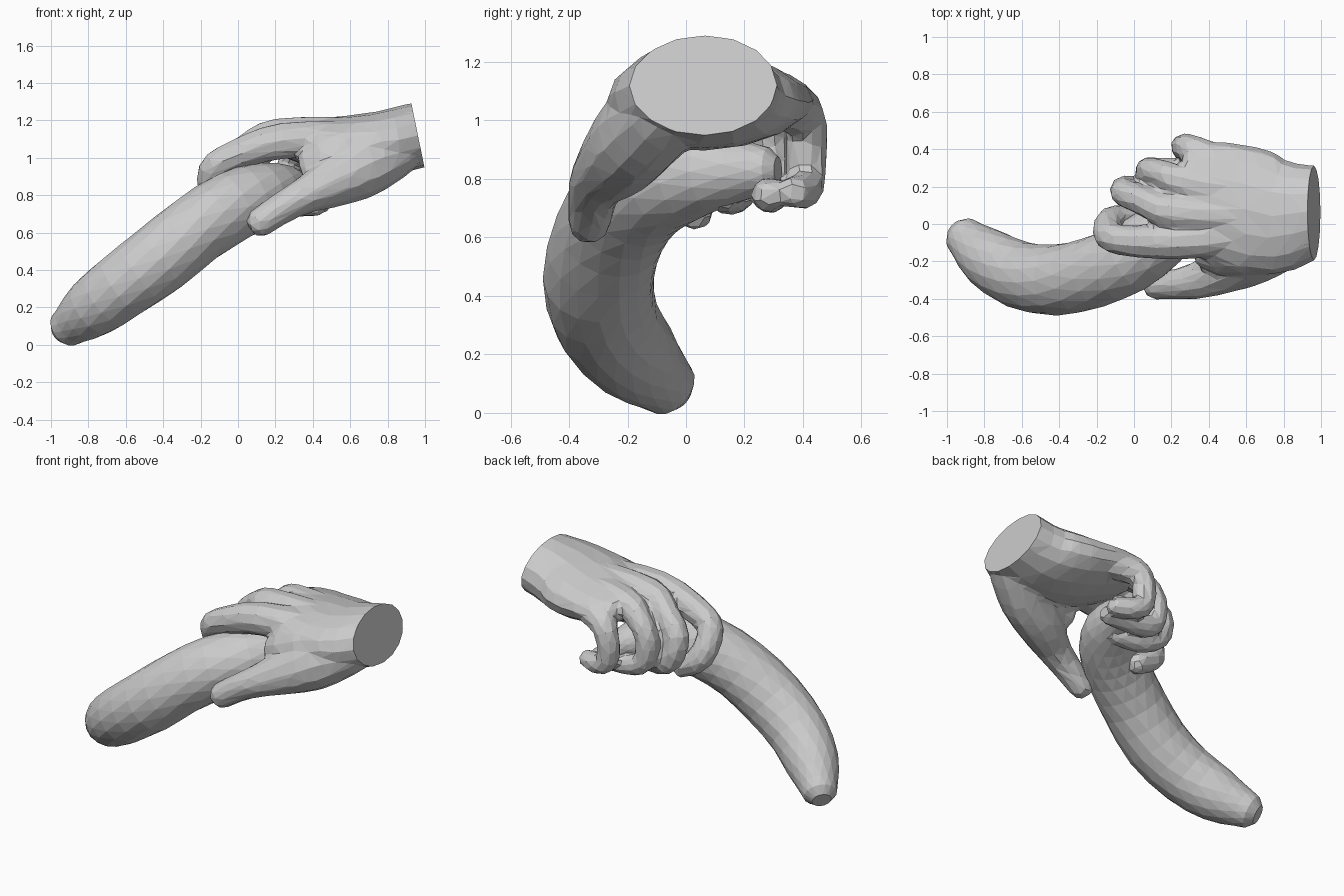
import bpy, bmesh, math
from mathutils import Vector

if "Cube" in bpy.data.objects:
    bpy.data.objects.remove(bpy.data.objects["Cube"])


def spline(pts, n):
    """Catmull-Rom resampling of (x, y, z, width, height) rows."""
    P = [Vector(p) for p in pts]
    P = [2 * P[0] - P[1]] + P + [2 * P[-1] - P[-2]]
    out = []
    for i in range(1, len(P) - 2):
        a, b, c, d = P[i - 1:i + 3]
        for k in range(n):
            t = k / n
            out.append(0.5 * (2 * b + (c - a) * t + (2 * a - 5 * b + 4 * c - d) * t * t
                              + (3 * b - a - 3 * c + d) * t ** 3))
    return out + [P[-2]]


def tube(bm, pts, hint, sides=12, n=3, twist=0.0):
    """Round-ended tube through the points with elliptical sections."""
    S = spline([p if len(p) == 5 else (*p, p[3]) for p in pts], n)
    C = [Vector(s[:3]) for s in S]
    rows = []
    for i, s in enumerate(S):
        t = (C[min(i + 1, len(C) - 1)] - C[max(i - 1, 0)]).normalized()
        rows.append((C[i], t, s[3], s[4]))
    c, t, a, b = rows[0]
    e, u, f, g = rows[-1]
    m, w = min(a, b), min(f, g)
    rows = [(c - t * m * .87, t, a * .5, b * .5), (c - t * m * .5, t, a * .87, b * .87)] + rows + \
           [(e + u * w * .5, u, f * .87, g * .87), (e + u * w * .87, u, f * .5, g * .5)]
    rings = []
    for j, (c, t, a, b) in enumerate(rows):
        side = Vector(hint)
        side = (side - t * side.dot(t)).normalized()
        up = t.cross(side)
        ring = []
        for k in range(sides):
            q = math.tau * (k + twist * j) / sides
            ring.append(bm.verts.new(c + side * a * math.cos(q) + up * b * math.sin(q)))
        rings.append(ring)
    for r, s in zip(rings, rings[1:]):
        for k in range(sides):
            m = (k + 1) % sides
            bm.faces.new((r[k], r[m], s[m], s[k]))
    bm.faces.new(rings[0][::-1])
    bm.faces.new(rings[-1])


def finish(bm, name):
    bmesh.ops.recalc_face_normals(bm, faces=bm.faces)
    me = bpy.data.meshes.new(name)
    bm.to_mesh(me)
    bm.free()
    ob = bpy.data.objects.new(name, me)
    bpy.context.collection.objects.link(ob)
    return ob


# Curved vegetable, faceted in triangles
bm = bmesh.new()
tube(bm, [(-.89, -.085, .11, .115), (-.78, -.18, .195, .16), (-.62, -.27, .315, .18),
          (-.42, -.30, .46, .19), (-.22, -.26, .62, .19), (-.03, -.18, .74, .19),
          (.13, -.07, .80, .175), (.25, .08, .825, .14), (.31, .24, .83, .09)],
     (0, 0, 1), sides=16, n=2, twist=0.5)
bmesh.ops.triangulate(bm, faces=bm.faces)
finish(bm, "curved_vegetable")

# Hand: overlapping tubes that are fused below
bm = bmesh.new()
Y = (0, 1, 0)
# wrist and palm
tube(bm, [(1.12, .07, 1.14, .24, .17), (.96, .065, 1.12, .25, .175), (.77, .045, 1.075, .315, .175),
          (.58, .085, 1.065, .335, .16), (.40, .14, 1.075, .31, .125), (.30, .16, 1.085, .27, .10)],
     Y, sides=16)
# fingers: hand bone, knuckle, two joints, tip
fingers = [
    [(.65, -.06, 1.10), (.24, -.09, 1.09), (-.02, -.09, 1.01), (-.135, -.06, .93), (-.12, .02, .78), (0, .03, .69)],
    [(.65, .04, 1.13), (.22, .06, 1.12), (.06, .12, 1.06), (-.055, .17, .95), (-.02, .19, .80), (.10, .16, .745), (.26, .13, .745)],
    [(.65, .15, 1.12), (.27, .22, 1.105), (.15, .27, 1.05), (.08, .285, .95), (.10, .29, .80), (.22, .29, .75), (.42, .28, .745)],
    [(.65, .25, 1.08), (.36, .37, 1.04), (.285, .41, .98), (.265, .41, .87), (.29, .41, .79), (.36, .40, .76), (.44, .37, .755)],
]
for f, r in zip(fingers, (.092, .086, .082, .08)):
    last = len(f) - 1
    tube(bm, [(*p, r * (1.1 if i < 2 else .72 if i == last else 1 - .04 * i))
              for i, p in enumerate(f)], Y, sides=10)
# thumb and its fleshy base
tube(bm, [(.84, -.07, 1.03, .15, .14), (.68, -.16, .955, .15, .165), (.52, -.225, .875, .14, .14),
          (.36, -.295, .80, .105, .10), (.24, -.32, .735, .085, .085), (.12, -.33, .655, .075, .08)], Y)
# web between thumb and index finger
tube(bm, [(.60, -.16, 1.02, .12, .15), (.47, -.17, .98, .11, .13), (.40, -.17, .96, .08, .10)], Y)
hand = finish(bm, "hand")

for kind, opts in (("REMESH", dict(mode='VOXEL', voxel_size=.016)),
                   ("SMOOTH", dict(factor=.5, iterations=4)),
                   ("DECIMATE", dict(ratio=.045))):
    m = hand.modifiers.new(kind.lower(), kind)
    for k, v in opts.items():
        setattr(m, k, v)
dg = bpy.context.evaluated_depsgraph_get()
bm = bmesh.new()
bm.from_mesh(bpy.data.meshes.new_from_object(hand.evaluated_get(dg)))
hand.modifiers.clear()

# flat slanted cut at the wrist
cut = bmesh.ops.bisect_plane(bm, geom=bm.verts[:] + bm.edges[:] + bm.faces[:],
                             plane_co=(.962, 0, 1.12), plane_no=(.98, 0, .2), clear_outer=True)
edges = [e for e in cut["geom_cut"] if isinstance(e, bmesh.types.BMEdge)]
bmesh.ops.contextual_create(bm, geom=edges)
for f in bm.faces:
    f.smooth = False
bm.to_mesh(hand.data)
bm.free()
